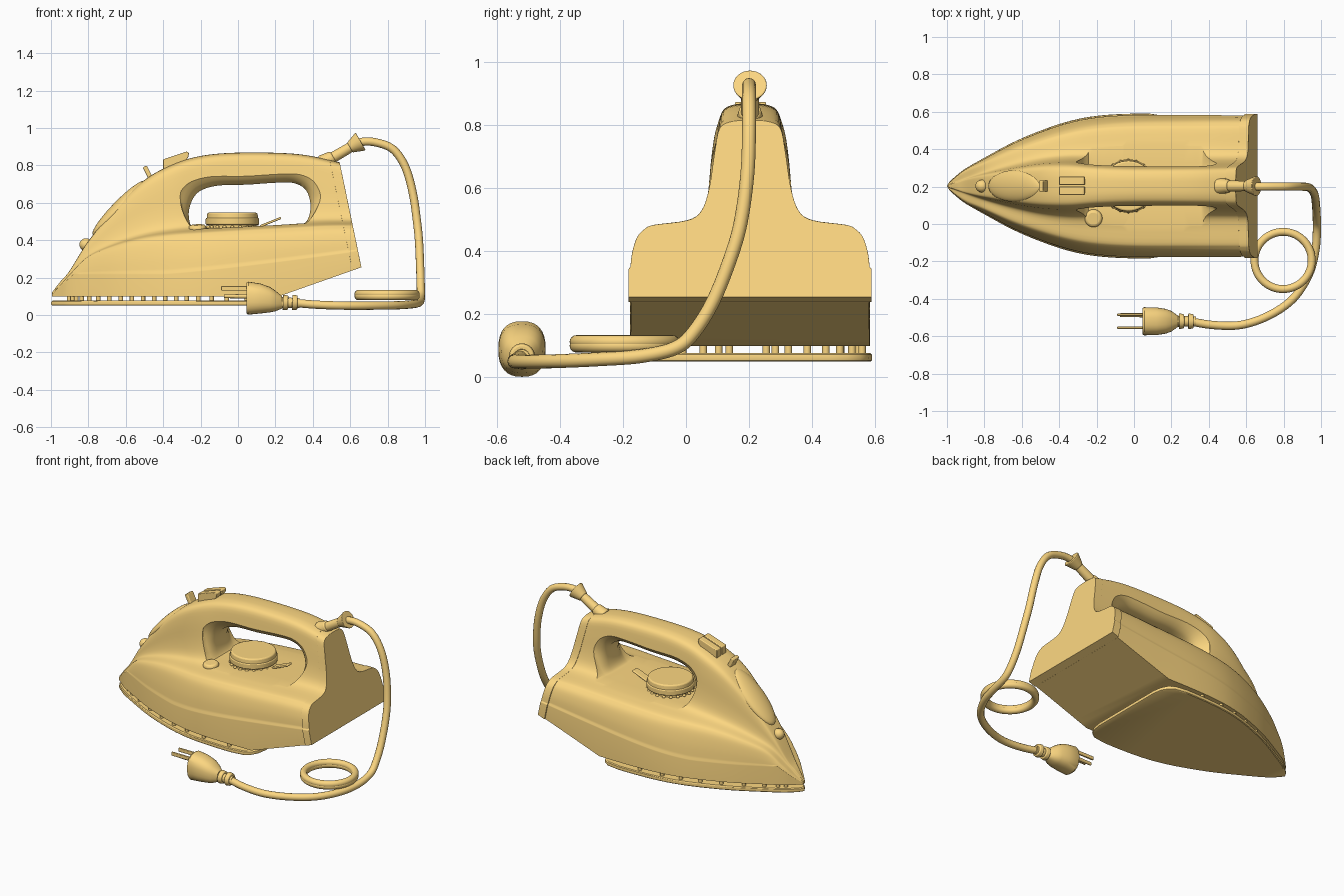
import bpy, bmesh, math
from mathutils import Vector, Matrix

if "Cube" in bpy.data.objects:
    bpy.data.objects.remove(bpy.data.objects["Cube"])

CY = 0.203  # centre line of the iron


def catmull(pts, n, closed=False):
    """Smooth samples through points of any dimension."""
    out, m = [], len(pts)
    get = (lambda i: pts[i % m]) if closed else (lambda i: pts[max(0, min(m - 1, i))])
    for i in range(m if closed else m - 1):
        a, b, c, d = get(i - 1), get(i), get(i + 1), get(i + 2)
        for k in range(n):
            t = k / n
            out.append(tuple(0.5 * (2 * q + (r - p) * t + (2 * p - 5 * q + 4 * r - s) * t * t
                             + (3 * q - p - 3 * r + s) * t ** 3) for p, q, r, s in zip(a, b, c, d)))
    if not closed:
        out.append(tuple(pts[-1]))
    return out


def make(name, bm):
    bmesh.ops.recalc_face_normals(bm, faces=bm.faces[:])
    me = bpy.data.meshes.new(name)
    bm.to_mesh(me)
    bm.free()
    ob = bpy.data.objects.new(name, me)
    bpy.context.collection.objects.link(ob)
    return ob


def loft_bm(rings):
    bm = bmesh.new()
    vs = [[bm.verts.new(p) for p in r] for r in rings]
    n = len(rings[0])
    for a, b in zip(vs, vs[1:]):
        for i in range(n):
            j = (i + 1) % n
            bm.faces.new((a[i], a[j], b[j], b[i]))
    bm.faces.new(vs[0])
    bm.faces.new(vs[-1])
    bmesh.ops.recalc_face_normals(bm, faces=bm.faces[:])
    return bm


def cut(bm, co, no):
    """Slice away everything beyond a plane and cap it."""
    bmesh.ops.bisect_plane(bm, geom=bm.verts[:] + bm.edges[:] + bm.faces[:], plane_co=co,
                           plane_no=no, clear_outer=True, dist=1e-5)
    bmesh.ops.holes_fill(bm, edges=[e for e in bm.edges if e.is_boundary], sides=0)


def cone(name, p0, p1, r0, r1, seg=32, bevel=0):
    p0, p1 = Vector(p0), Vector(p1)
    d = p1 - p0
    bm = bmesh.new()
    bmesh.ops.create_cone(bm, cap_ends=True, segments=seg, radius1=r0, radius2=r1, depth=d.length,
                          matrix=Matrix.Translation((p0 + p1) / 2) @ d.to_track_quat('Z', 'Y').to_matrix().to_4x4())
    return bevelled(make(name, bm), bevel)


def bevelled(ob, width):
    if width:
        m = ob.modifiers.new("bevel", 'BEVEL')
        m.width, m.segments, m.limit_method = width, 3, 'ANGLE'
    return ob


def box(name, c, size, rot=0, bevel=0.005):
    bm = bmesh.new()
    bmesh.ops.create_cube(bm, size=1, matrix=Matrix.Translation(c) @ Matrix.Rotation(rot, 4, 'Y')
                          @ Matrix.Diagonal((*size, 1)))
    return bevelled(make(name, bm), bevel)


def ball(name, c, size, rot=0):
    bm = bmesh.new()
    bmesh.ops.create_uvsphere(bm, u_segments=32, v_segments=20, radius=1, matrix=Matrix.Translation(c)
                              @ Matrix.Rotation(rot, 4, 'Y') @ Matrix.Diagonal((*size, 1)))
    return make(name, bm)


# Body stations: x, half width, shoulder z, top z, handle half width
ST = [(-.995, .012, .112, .12, .006), (-.95, .052, .16, .178, .02), (-.9, .09, .216, .237, .036),
      (-.8, .147, .31, .395, .062), (-.65, .228, .372, .58, .092), (-.5, .292, .41, .722, .115),
      (-.35, .342, .43, .805, .122), (-.2, .371, .44, .85, .112), (0, .383, .452, .868, .105),
      (.3, .381, .468, .862, .105), (.5, .379, .478, .826, .108), (.75, .379, .478, .76, .115)]
STATIONS = catmull(ST, 7)


def section(x, w, zs, zt, h, k=1.0):
    seam = .222 + .108 * max(0, (x + .4) / .94) ** 1.2
    seam = min(seam, .1 + .86 * (zs - .1))
    f = min(1, max(0, (x + .35) / .8))  # sides lean in at the front, stand upright at the rear
    y5, t, d = w * (.77 + .02 * f), zt - zs, zs - seam
    upper = catmull([(w * (.968 + .014 * f), seam + .05 * d), (w * (.94 + .025 * f), seam + .42 * d),
                     (w * (.895 + .03 * f), seam + .76 * d), (w * (.845 + .02 * f), seam + .94 * d),
                     (y5, zs + .015 * t), (h + (y5 - h) * .45, zs + .06 * t), (h + (y5 - h) * .22, zs + .15 * t),
                     (h + (y5 - h) * .09, zs + .37 * t), (h, zs + .72 * t), (h * .86, zs + .93 * t),
                     (h * .5, zs + .99 * t), (0, zt)], 4)
    half = [(w * .993, .1), (w * (.984 + .014 * f), seam - .006), (w * (.982 + .014 * f), seam)] + upper
    return [(x, CY + k * y, z) for y, z in half] + [(x, CY - k * y, z) for y, z in half[-2::-1]]


REAR_N = Vector((.555, 0, .115)).normalized()
REAR = Vector((.66, CY, .255))


def shell(k=1.0):
    bm = loft_bm([section(*s, k) for s in STATIONS])
    cut(bm, (.22, CY, .1), Vector((.155, 0, -.44)).normalized())
    return bm


# Main body with the raised heel underside
bm = shell()
cut(bm, REAR - REAR_N * .05, REAR_N)
body = make("body", bm)

# Heel plate, slightly wider than the body
bm = shell(1.02)
cut(bm, REAR, REAR_N)
cut(bm, REAR - REAR_N * .05, -REAR_N)
bevelled(make("heel_plate", bm), .005)

# Handle opening: cutter flares outward to round the grip
hole = catmull([(-.25, .475), (-.262, .56), (-.22, .65), (-.12, .69), (.05, .697), (.2, .707), (.3, .705),
                (.365, .665), (.388, .58), (.365, .5), (.3, .487), (.05, .473), (-.2, .463)], 5, True)
rings = []
for dy, o in ((-.45, .075), (-.125, .072), (-.11, .052), (-.095, .03), (-.075, .013), (-.05, 0),
              (.05, 0), (.075, .013), (.095, .03), (.11, .052), (.125, .072), (.45, .075)):
    rings.append([(.065 + (x - .065) * (1 + o / .36 * min(1, max(0, (z - .47) / .14))), CY + dy,
                   z + o * max(0, z - .49) / .21) for x, z in hole])
cutter = make("handle_cutter", loft_bm(rings))
cutter.hide_render = True
mod = body.modifiers.new("opening", 'BOOLEAN')
mod.operation, mod.solver, mod.object = 'DIFFERENCE', 'EXACT', cutter
bpy.context.view_layer.update()
cutmesh = bpy.data.meshes.new_from_object(body.evaluated_get(bpy.context.evaluated_depsgraph_get()))
body.modifiers.clear()
body.data = cutmesh
bpy.data.objects.remove(cutter)

# Soleplate from the same plan outline, with rounded rear corners
plan = [(-1, 0), (-.985, .025)] + [(s[0], s[1] + .004) for s in STATIONS if -.96 < s[0] < .12]
plan += [(.165, .375), (.2, .35), (.222, .31), (.232, .25)]
outline = plan + [(x, -y) for x, y in plan[:0:-1]]


def plan_ring(s, z):
    return [(-.35 + (x + .35) * s, CY + y * s, z) for x, y in outline]


make("soleplate", loft_bm([plan_ring(s, z) for s, z in ((.985, .05), (.997, .054), (1, .062), (.997, .072), (.985, .077))]))
for i, (x, y, z) in enumerate(plan_ring(.92, 0)[3::6]):
    cone(f"sole_post_{i}", (x, y, .07), (x, y, .11), .012, .012, 12)

# Temperature dial, its scale marks and the pointer tab
cone("dial_base", (-.03, CY, .45), (-.03, CY, .49), .128, .128, 48)
cone("dial_rim", (-.03, CY, .482), (-.03, CY, .518), .143, .143, 48, .006)
cone("dial_cap", (-.03, CY, .51), (-.03, CY, .547), .138, .134, 48, .008)
for i in range(20):
    a = i * math.tau / 20
    ball(f"dial_mark_{i}", (-.03 + .136 * math.cos(a), CY + .136 * math.sin(a), .47), (.01, .01, .008))
box("dial_tab", (.175, CY, .497), (.12, .05, .012), -.38)

# Side button
cone("side_button", (-.215, .035, .42), (-.217, .028, .482), .05, .046, 32, .014)

# Steam buttons, spray trigger, nozzle and filling window
for i, y in enumerate((.155, .209)):
    prof = [(-.4, .77), (-.4, .832), (-.275, .874), (-.262, .868), (-.265, .845), (-.3, .8), (-.3, .77)]
    bevelled(make(f"steam_button_{i}", loft_bm([[(x, yy, z) for x, z in prof] for yy in (y, y + .045)])), .004)
box("spray_trigger", (-.474, CY, .745), (.024, .06, .11), -.46)
ball("nozzle", (-.812, CY, .376), (.036, .034, .034))
ball("filling_window", (-.637, CY, .572), (.2, .085, .036), -.8)

# Cord boot and collar
cone("cord_socket", (.45, CY, .81), (.51, CY, .846), .046, .034, 32, .008)
cone("cord_boot", (.47, CY, .82), (.62, CY, .908), .03, .027)
cone("cord_collar", (.598, CY, .895), (.656, CY, .928), .03, .055, 32, .006)

# Power cord
path = [(.6, .2, .898), (.66, .2, .925), (.74, .2, .922), (.83, .2, .885), (.895, .2, .79), (.935, .195, .65),
        (.957, .175, .5), (.968, .145, .39), (.974, .09, .25), (.977, .03, .15), (.978, -.03, .095),
        (.97, -.14, .068), (.935, -.27, .058), (.85, -.4, .052), (.72, -.49, .05), (.57, -.54, .05),
        (.42, -.54, .055), (.3, -.52, .065)]
cu = bpy.data.curves.new("power_cord", 'CURVE')
cu.dimensions, cu.bevel_depth, cu.bevel_resolution, cu.use_fill_caps = '3D', .022, 4, True
pts = catmull(path, 6)
sp = cu.splines.new('POLY')
sp.points.add(len(pts) - 1)
for p, co in zip(sp.points, pts):
    p.co = (*co, 1)
bpy.context.collection.objects.link(bpy.data.objects.new("power_cord", cu))

# Coiled loops of cord
for i, z in enumerate((.1, .113)):
    bpy.ops.mesh.primitive_torus_add(location=(.797, -.195, z), major_radius=.153, minor_radius=.021,
                                     major_segments=64, minor_segments=16)
    bpy.context.object.name = f"cord_coil_{i}"

# Plug, strain relief and prongs
rings = []
for x, ry, rz, z in ((.045, .07, .082, .09), (.055, .075, .088, .09), (.12, .074, .08, .088), (.17, .066, .068, .082),
                     (.2, .055, .055, .075), (.235, .03, .034, .068)):
    ring = []
    for i in range(32):
        c, s = math.cos(i * math.tau / 32), math.sin(i * math.tau / 32)
        ring.append((x, -.52 + ry * math.copysign(abs(c) ** .8, c), z + rz * math.copysign(abs(s) ** .8, s)))
    rings.append(ring)
make("plug", loft_bm(rings))
cone("plug_neck", (.22, -.52, .067), (.33, -.521, .063), .03, .026)
for i, x in enumerate((.24, .29)):
    cone(f"plug_ridge_{i}", (x, -.52, .067), (x + .028, -.52, .066), .042, .038, 32, .005)
for i, y in enumerate((-.485, -.555)):
    box(f"prong_{i}", (-.015, y, .142), (.15, .012, .024), 0, .004)
cone("ground_pin", (.06, -.487, .1), (-.075, -.487, .1), .012, .01, 16, .003)

# One warm tan colour, smooth shading with sharp creases kept
tan = bpy.data.materials.new("warm_tan")
tan.diffuse_color = (.98, .68, .22, 1)
tan.use_nodes = True
tan.node_tree.nodes["Principled BSDF"].inputs["Base Color"].default_value = tan.diffuse_color
for ob in bpy.context.scene.objects:
    ob.data.materials.clear()
    ob.data.materials.append(tan)
    ob.select_set(ob.type == 'MESH')
bpy.context.view_layer.objects.active = body
bpy.ops.object.shade_smooth_by_angle(angle=math.radians(32))
